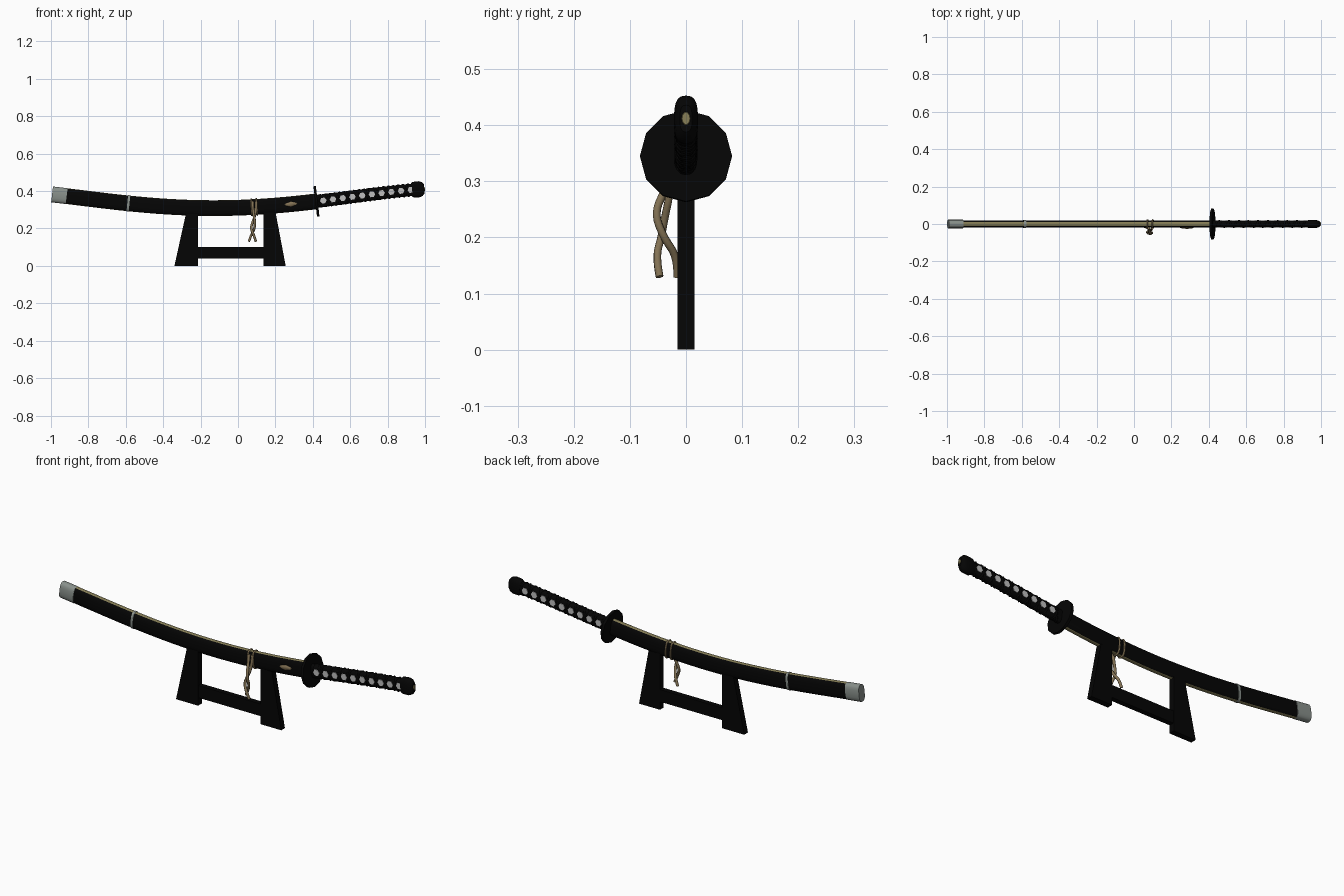
import bpy, bmesh, math
from mathutils import Vector

if "Cube" in bpy.data.objects:
    bpy.data.objects.remove(bpy.data.objects["Cube"])


def mat(name, r, g, b):
    m = bpy.data.materials.new(name)
    m.diffuse_color = (r, g, b, 1)
    m.use_nodes = True
    m.node_tree.nodes["Principled BSDF"].inputs["Base Color"].default_value = m.diffuse_color
    return m


BLACK = mat("black lacquer", 0.0015, 0.0015, 0.0015)
SILVER = mat("silver", 0.25, 0.28, 0.26)
PALE = mat("pale ray skin", 0.52, 0.52, 0.52)
GOLD = mat("dull gold edge", 0.23, 0.20, 0.09)
TAN = mat("tan cord", 0.23, 0.17, 0.09)

# Sword centre line: a smooth curve z(x) through five points
PTS = [(-1, .383), (-.5, .326), (0, .311), (.42, .345), (.97, .410)]


def zc(x):
    total = 0
    for i, (xi, zi) in enumerate(PTS):
        for j, (xj, _) in enumerate(PTS):
            if i != j:
                zi *= (x - xj) / (xi - xj)
        total += zi
    return total


def P(x, y, v):
    """Point beside the centre line: y sideways, v along the curve's normal."""
    s = (zc(x + .005) - zc(x - .005)) / .01
    n = Vector((-s, 0, 1)).normalized()
    return Vector((x, y, zc(x))) + n * v


def sect(a, w, h, e=.72):
    c, s = math.cos(a), math.sin(a)
    return math.copysign(abs(c) ** e, c) * w, math.copysign(abs(s) ** e, s) * h


def finish(name, bm, mats, smooth=True):
    bmesh.ops.recalc_face_normals(bm, faces=bm.faces)
    me = bpy.data.meshes.new(name)
    bm.to_mesh(me)
    bm.free()
    ob = bpy.data.objects.new(name, me)
    bpy.context.collection.objects.link(ob)
    for m in mats:
        me.materials.append(m)
    if smooth:
        bpy.ops.object.select_all(action='DESELECT')
        ob.select_set(True)
        bpy.context.view_layer.objects.active = ob
        bpy.ops.object.shade_smooth_by_angle(angle=math.radians(35))
    return ob


def sweep(name, stations, mats, n=20, edge=None, e=.72, smooth=True):
    """Skin oval sections (x, half width, half height) along the centre line."""
    bm = bmesh.new()
    rings = []
    for x, w, h in stations:
        rings.append([bm.verts.new(P(x, *sect(2 * math.pi * i / n, w, h, e))) for i in range(n)])
    for a, b in zip(rings, rings[1:]):
        for i in range(n):
            j = (i + 1) % n
            f = bm.faces.new((a[i], a[j], b[j], b[i]))
            if edge and abs(math.sin(2 * math.pi * (i + .5) / n)) > edge:
                f.material_index = 1
    bm.faces.new(rings[0])
    bm.faces.new(rings[-1])
    return finish(name, bm, mats, smooth)


def tube(name, pts, r, material, cyclic=False, kind='POLY', res=1):
    cu = bpy.data.curves.new(name, 'CURVE')
    cu.dimensions = '3D'
    cu.bevel_depth, cu.bevel_resolution, cu.use_fill_caps = r, res, True
    cu.resolution_u = 5
    sp = cu.splines.new(kind)
    sp.points.add(len(pts) - 1)
    for p, co in zip(sp.points, pts):
        p.co = (*co, 1)
    sp.use_cyclic_u = cyclic
    if kind == 'NURBS':
        sp.order_u, sp.use_endpoint_u = 3, True
    cu.materials.append(material)
    ob = bpy.data.objects.new(name, cu)
    bpy.context.collection.objects.link(ob)
    bpy.ops.object.select_all(action='DESELECT')
    ob.select_set(True)
    bpy.context.view_layer.objects.active = ob
    bpy.ops.object.convert(target='MESH')


def prism(name, outline, y0, y1, material):
    bm = bmesh.new()
    f = bm.faces.new([bm.verts.new((x, y0, z)) for x, z in outline])
    new = bmesh.ops.extrude_face_region(bm, geom=[f])['geom']
    bmesh.ops.translate(bm, vec=(0, y1 - y0, 0), verts=[v for v in new if isinstance(v, bmesh.types.BMVert)])
    return finish(name, bm, [material], False)


# Scabbard with narrow gold strips on its upper and lower edges
N = 24
sweep("scabbard", [(-.93 + 1.345 * i / N, .02, .042) for i in range(N + 1)], [BLACK, GOLD], n=32, edge=.94)
sweep("scabbard_end_cap", [(x, .023, .0425) for x in (-.994, -.95, -.916)], [SILVER])
sweep("scabbard_ring", [(-.592, .0225, .044), (-.58, .0225, .044)], [SILVER])

# Guard: twelve-sided disc square to the blade
sweep("guard", [(.413, .082, .082), (.426, .082, .082)], [BLACK], n=12, e=1, smooth=False)

# Handle core and rounded pommel
sweep("handle_core", [(.42 + .52 * i / 12, .018, .0345 - .002 * i / 12) for i in range(13)], [BLACK])
sweep("pommel", [(.927, .019, .035), (.937, .0215, .042), (.97, .0215, .043), (.985, .019, .037),
                 (.996, .011, .024)], [BLACK])
sweep("pommel_inlay", [(.99, .010, .014), (.999, .007, .011)], [GOLD], n=10, e=1)

# Handle wrap: two crossing bands spiralling round the core
X0, PITCH, TURNS = .43, .052, 9
for k, sgn in enumerate((1, -1)):
    pts = []
    for i in range(TURNS * 16 + 8):
        t = i / 16
        pts.append(P(X0 + PITCH * t, *sect(math.pi + sgn * 2 * math.pi * t, .0155, .0315)))
    tube("handle_wrap_%d" % (k + 1), pts, .0055, BLACK)

# Pale diamonds showing between the bands, front and back
for side, shift in ((-1, .5), (1, 1)):
    bm = bmesh.new()
    for k in range(10 if side < 0 else 9):
        x = X0 + PITCH * (k + shift)
        ring = []
        for a in range(6):
            c, s = math.cos(a * math.pi / 3), math.sin(a * math.pi / 3)
            ring.append(P(x + .0175 * c, side * .0195, .0175 * s))
        vs = [bm.verts.new(p) for p in ring]
        base = [bm.verts.new((p.x, side * .014, p.z)) for p in ring]
        bm.faces.new(vs)
        for i in range(6):
            bm.faces.new((vs[i], vs[i - 1], base[i - 1], base[i]))
    finish("handle_diamonds_" + ("back" if side > 0 else "front"), bm, [PALE], False)

# Small pointed knob on the front of the scabbard
bm = bmesh.new()
bmesh.ops.create_uvsphere(bm, u_segments=8, v_segments=4, radius=1)
for v in bm.verts:
    v.co = P(.283 + .036 * v.co.x, -.02 + .006 * v.co.y, .014 * v.co.z * (1 - .4 * abs(v.co.x)))
finish("scabbard_knob", bm, [TAN])

# Cord: two loops, a knot and two hanging tails
for k, x in enumerate((.072, .1)):
    loop = [P(x, *sect(2 * math.pi * i / 20, .0215, .0435)) for i in range(20)]
    tube("cord_loop_%d" % (k + 1), loop, .0045, TAN, cyclic=True)
tails = [
    [(.078, -.022, .345), (.080, -.034, .29), (.090, -.057, .245), (.09, -.04, .20), (.07, -.015, .165), (.058, -.016, .13)],
    [(.098, -.022, .345), (.096, -.028, .28), (.078, -.038, .235), (.068, -.044, .20), (.085, -.054, .165), (.096, -.047, .13)],
]
for k, pts in enumerate(tails):
    tube("cord_tail_%d" % (k + 1), pts, .007, TAN, kind='NURBS', res=2)

# Stand: two tapered legs and a cross bar
prism("stand_leg_left", [(-.34, 0), (-.215, 0), (-.215, .285), (-.277, .285)], -.015, .015, BLACK)
prism("stand_leg_right", [(.137, 0), (.255, 0), (.201, .285), (.137, .285)], -.015, .015, BLACK)
prism("stand_bar", [(-.22, .04), (.14, .04), (.14, .102), (-.22, .102)], -.013, .013, BLACK)
